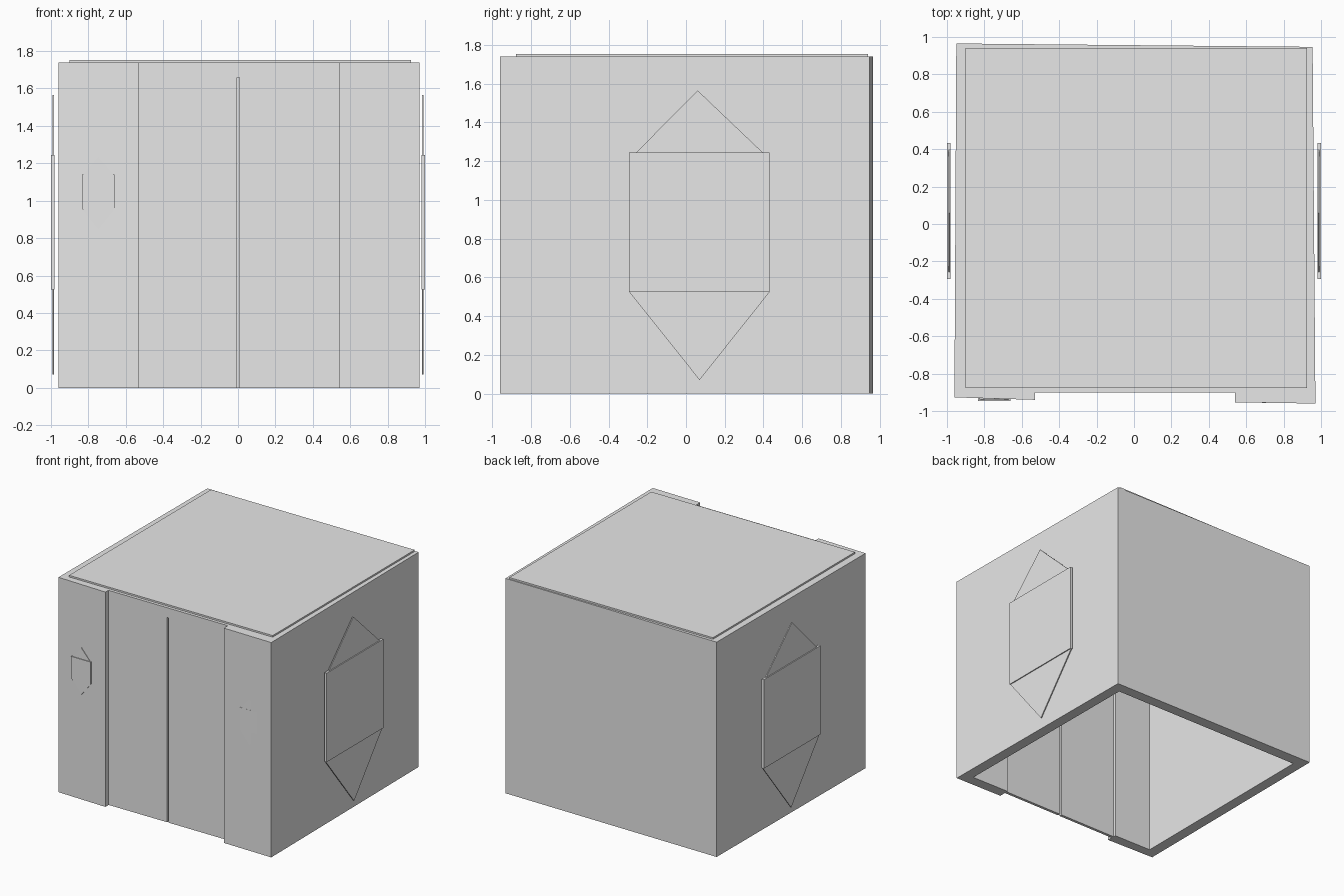
import bpy, bmesh
from mathutils import Vector

if "Cube" in bpy.data.objects:
    bpy.data.objects.remove(bpy.data.objects["Cube"])

grey = bpy.data.materials.new("light_grey")
grey.diffuse_color = (0.8, 0.8, 0.8, 1)
grey.use_nodes = True
grey.node_tree.nodes["Principled BSDF"].inputs["Base Color"].default_value = grey.diffuse_color


def prism(name, points, offset):
    """Extrude a planar outline along an offset vector."""
    bm = bmesh.new()
    face = bm.faces.new([bm.verts.new(p) for p in points])
    ext = bmesh.ops.extrude_face_region(bm, geom=[face], use_keep_orig=True)
    verts = [g for g in ext["geom"] if isinstance(g, bmesh.types.BMVert)]
    bmesh.ops.translate(bm, verts=verts, vec=Vector(offset))
    bmesh.ops.recalc_face_normals(bm, faces=bm.faces)
    mesh = bpy.data.meshes.new(name)
    bm.to_mesh(mesh)
    bm.free()
    mesh.materials.append(grey)
    obj = bpy.data.objects.new(name, mesh)
    bpy.context.collection.objects.link(obj)
    return obj


def slab(name, plan, z0, z1):
    return prism(name, [(x, y, z0) for x, y in plan], (0, 0, z1 - z0))


def box(name, x0, x1, y0, y1, z0, z1):
    return slab(name, [(x0, y0), (x1, y0), (x1, y1), (x0, y1)], z0, z1)


# Walls: slightly skewed plan, open at the front between two pillars
inner = [(-0.87, -0.85), (-0.865, 0.87), (0.87, 0.86), (0.88, -0.87)]
outer = [(0.54, -0.953), (0.97, -0.96), (0.955, 0.947),
         (-0.95, 0.965), (-0.96, -0.927), (-0.53, -0.94)]
slab("walls", outer + [(-0.53, -0.855)] + inner + [(0.54, -0.865)], 0, 1.74)

# Ceiling, raised roof panel and beam over the doors
slab("ceiling", inner, 1.68, 1.74)
box("roof_panel", -0.90, 0.925, -0.877, 0.94, 1.74, 1.753)
box("door_beam", -0.53, 0.54, -0.902, -0.855, 1.66, 1.74)

# Pair of sliding doors with a narrow gap
box("left_door", -0.53, -0.006, -0.898, -0.875, 0, 1.66)
box("right_door", 0.008, 0.54, -0.898, -0.875, 0, 1.66)


def emblem(name, place, direction, rect, top, bottom, plate, thin):
    """Square plate with a triangle above and below; outlines are (u, z)."""
    u0, u1, z0, z1 = rect
    inset = (u1 - u0) * 0.05
    shapes = {
        "plate": ([(u0, z0), (u1, z0), (u1, z1), (u0, z1)], plate),
        "upper_triangle": ([(u0 + inset, z1), (u1 - inset, z1), top], thin),
        "lower_triangle": ([(u0, z0), (u1, z0), bottom], thin),
    }
    for part, (outline, (d0, d1)) in shapes.items():
        points = [place(u, d0, z) for u, z in outline]
        prism(name + "_" + part, points, Vector(direction) * (d1 - d0))


# Large emblems standing just off both side walls
for side, name in ((1, "right_emblem"), (-1, "left_emblem")):
    emblem(name, lambda u, d, z, s=side: (s * d, u, z), (side, 0, 0),
           (-0.293, 0.432, 0.525, 1.245), (0.06, 1.565), (0.07, 0.07),
           (0.98, 1.0), (0.984, 0.992))

# Small emblems on the front pillars
for name, x, depth in (("left_pillar_emblem", -0.747, 0.945),
                       ("right_pillar_emblem", 0.772, 0.958)):
    emblem(name, lambda u, d, z: (u, -d, z), (0, -1, 0),
           (x - 0.088, x + 0.088, 0.96, 1.14), (x, 1.23), (x, 0.85),
           (depth - 0.02, depth), (depth - 0.02, depth - 0.006 if x < 0 else depth - 0.001))
